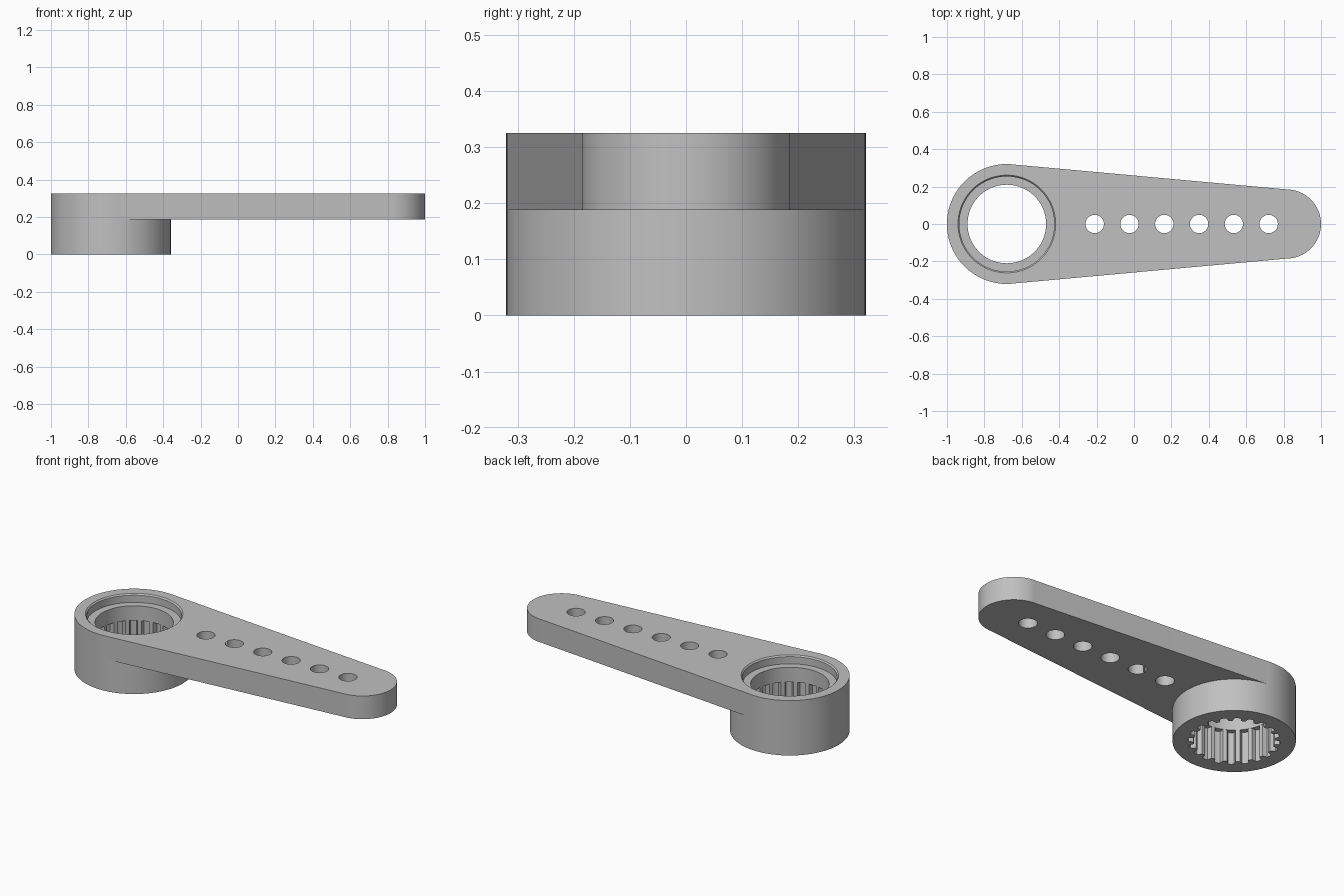
import bpy, bmesh
from math import pi, cos, sin, radians

cube = bpy.data.objects.get("Cube")
if cube:
    bpy.data.objects.remove(cube, do_unlink=True)

HUB_X, HUB_R = -0.68, 0.32
TIP_X, TIP_R = 0.815, 0.185
TOP, ARM_Z = 0.325, 0.188

grey = bpy.data.materials.new("plain grey")
grey.use_nodes = True
colour = (0.53, 0.53, 0.53, 1)
grey.diffuse_color = colour
grey.node_tree.nodes["Principled BSDF"].inputs["Base Color"].default_value = colour


def arc(cx, r, start, end, steps):
    """Points on an arc, both ends included."""
    return [(cx + r * cos(start + (end - start) * i / steps),
             r * sin(start + (end - start) * i / steps)) for i in range(steps + 1)]


def circle(cx, r, steps=96):
    return arc(cx, r, 0, 2 * pi, steps)[:-1]


def prism(name, outline, z0, z1, bevel=0.0, top_scale=1.0, cx=0.0):
    """Extrude an outline from z0 to z1, rounding the top and bottom rims."""
    bm = bmesh.new()
    low = [bm.verts.new((x, y, z0)) for x, y in outline]
    high = [bm.verts.new((cx + (x - cx) * top_scale, y * top_scale, z1))
            for x, y in outline]
    n = len(outline)
    bm.faces.new(low[::-1])
    bm.faces.new(high)
    for i in range(n):
        j = (i + 1) % n
        bm.faces.new((low[i], low[j], high[j], high[i]))
    if bevel:
        rims = [e for e in bm.edges if abs(e.verts[0].co.z - e.verts[1].co.z) < 1e-6]
        bmesh.ops.bevel(bm, geom=rims, offset=bevel, segments=3, profile=0.5,
                        affect='EDGES')
    mesh = bpy.data.meshes.new(name)
    bm.to_mesh(mesh)
    bm.free()
    mesh.materials.append(grey)
    obj = bpy.data.objects.new(name, mesh)
    bpy.context.collection.objects.link(obj)
    return obj


def combine(target, other, operation):
    """Apply a boolean and discard the helper."""
    mod = target.modifiers.new(operation, 'BOOLEAN')
    mod.operation, mod.solver, mod.object = operation, 'EXACT', other
    bpy.context.view_layer.objects.active = target
    bpy.ops.object.modifier_apply(modifier=mod.name)
    bpy.data.objects.remove(other, do_unlink=True)


# Tapered arm with rounded ends, joined to the round hub
outline = (arc(TIP_X, TIP_R, -pi / 2, pi / 2, 40)
           + arc(HUB_X, HUB_R, radians(85), radians(275), 52))
horn = prism("lever_arm", outline, ARM_Z, TOP, 0.009)
combine(horn, prism("hub", circle(HUB_X, HUB_R + 0.0005), 0, TOP, 0.009), 'UNION')

# Through bore, screw recess and its softened rim
combine(horn, prism("bore", circle(HUB_X, 0.21), -0.1, 0.4), 'DIFFERENCE')
combine(horn, prism("recess", circle(HUB_X, 0.254), 0.275, 0.4), 'DIFFERENCE')
combine(horn, prism("recess_rim", circle(HUB_X, 0.25), 0.313, 0.337, 0, 1.09, HUB_X),
        'DIFFERENCE')

# Toothed socket opening at the bottom
TEETH = 20
socket = []
for i in range(TEETH):
    for offset, radius in ((-0.34, 0.212), (-0.22, 0.238), (0, 0.241),
                           (0.22, 0.238), (0.34, 0.212), (0.5, 0.2105)):
        a = 2 * pi * (i + offset) / TEETH
        socket.append((HUB_X + radius * cos(a), radius * sin(a)))
combine(horn, prism("socket", socket, -0.1, 0.188), 'DIFFERENCE')

# Row of linkage holes
for i in range(6):
    combine(horn, prism("hole", circle(-0.21 + 0.186 * i, 0.049, 40), 0.1, 0.4),
            'DIFFERENCE')

# Smooth shading with crisp edges
bpy.ops.object.select_all(action='DESELECT')
horn.select_set(True)
bpy.context.view_layer.objects.active = horn
bpy.ops.object.shade_smooth_by_angle(angle=radians(35))
weighted = horn.modifiers.new("weighted normals", 'WEIGHTED_NORMAL')
weighted.keep_sharp = True
